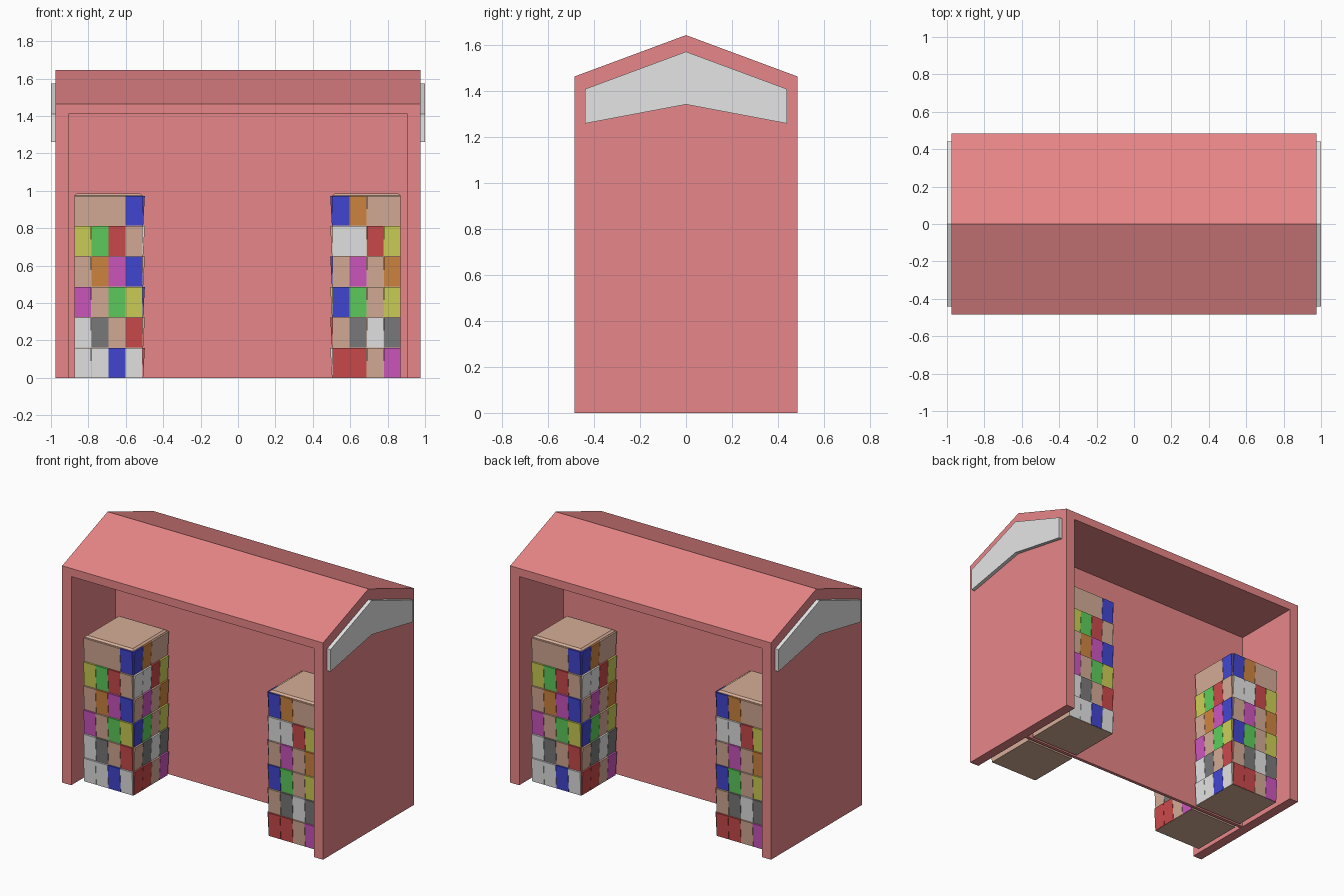
import bpy, bmesh
from math import radians
from mathutils import Matrix, Vector

old = bpy.data.objects.get("Cube")
if old:
    bpy.data.objects.remove(old, do_unlink=True)


def material(name, rgb):
    lin = [(c / 255 / 12.92 if c < 11 else ((c / 255 + 0.055) / 1.055) ** 2.4) for c in rgb]
    m = bpy.data.materials.new(name)
    m.use_nodes = True
    m.diffuse_color = (*lin, 1)
    m.node_tree.nodes["Principled BSDF"].inputs["Base Color"].default_value = (*lin, 1)
    return m


# One letter per colour, used in the panel patterns below
COLOURS = {
    "T": material("tan", (214, 173, 151)),
    "W": material("light grey", (229, 229, 229)),
    "K": material("dark grey", (123, 123, 123)),
    "B": material("blue", (67, 71, 212)),
    "G": material("green", (95, 207, 93)),
    "Y": material("yellow", (207, 209, 87)),
    "M": material("magenta", (207, 87, 192)),
    "O": material("orange", (209, 134, 64)),
    "R": material("brick red", (205, 74, 76)),
}
LETTERS = list(COLOURS)
ROSE = material("rose", (233, 135, 137))


def make_object(name, bm, mats):
    bmesh.ops.recalc_face_normals(bm, faces=bm.faces)
    me = bpy.data.meshes.new(name)
    bm.to_mesh(me)
    bm.free()
    for m in mats:
        me.materials.append(m)
    ob = bpy.data.objects.new(name, me)
    bpy.context.collection.objects.link(ob)
    return ob


def add_box(bm, lo, hi):
    lo, hi = Vector(lo), Vector(hi)
    mat = Matrix.Translation((lo + hi) / 2) @ Matrix.Diagonal((*(hi - lo), 1))
    return bmesh.ops.create_cube(bm, size=1, matrix=mat)["verts"]


def extrude_profile(name, profile, x0, x1, mat):
    """Extrude a (y, z) outline along x."""
    bm = bmesh.new()
    face = bm.faces.new([bm.verts.new((x0, y, z)) for y, z in profile])
    out = bmesh.ops.extrude_face_region(bm, geom=[face])["geom"]
    moved = [v for v in out if isinstance(v, bmesh.types.BMVert)]
    bmesh.ops.translate(bm, verts=moved, vec=(x1 - x0, 0, 0))
    return make_object(name, bm, [mat])


# Gabled shell with a deep bay cut into the front and the back
shell = extrude_profile(
    "shell", [(-0.485, 0), (0.485, 0), (0.485, 1.465), (0, 1.645), (-0.485, 1.465)],
    -0.975, 0.975, ROSE)
for side in (-1, 1):
    bm = bmesh.new()
    y0, y1 = sorted((side * 0.011, side * 0.6))
    add_box(bm, (-0.907, y0, -0.1), (0.907, y1, 1.41))
    cutter = make_object("bay_cutter", bm, [ROSE])
    cutter.hide_render = True
    mod = shell.modifiers.new("bay", "BOOLEAN")
    mod.operation, mod.solver, mod.object = "DIFFERENCE", "EXACT", cutter
    bpy.context.view_layer.objects.active = shell
    bpy.ops.object.modifier_apply(modifier=mod.name)
    bpy.data.objects.remove(cutter, do_unlink=True)

# Chevron boards on both gable ends
CHEVRON = [(-0.44, 1.26), (0, 1.343), (0.44, 1.26), (0.44, 1.41), (0, 1.573), (-0.44, 1.41)]
for side, name in ((-1, "right"), (1, "left")):
    extrude_profile("gable_board_" + name, CHEVRON, side * 0.975, side, COLOURS["W"])

# Panel patterns from bottom to top; a dot widens the panel before it
FACE_A = ["WWBW", "WKTR", "MTGY", "TOMB", "YGRT", "T..B"]
FACE_B = ["RRTM", "TKWK", "BGTY", "TMTO", "WWRY", "BOT."]
HALF, ROW, TOP = 0.1825, 0.1625, 0.975
COL = HALF / 2


def add_panels(bm, rows, turn):
    """Cover one side with panels that lean outwards at the top."""
    rot = Matrix.Rotation(turn, 4, "Z")
    for r, row in enumerate(rows):
        for c, letter in enumerate(row):
            if letter == ".":
                continue
            rest = row[c + 1:]
            width = 1 + len(rest) - len(rest.lstrip("."))
            x0, z0 = -HALF + c * COL, r * ROW
            verts = add_box(bm, (x0 + 0.001, -HALF - 0.003, z0 + 0.001),
                            (x0 + width * COL - 0.001, -HALF + 0.01, z0 + ROW - 0.002))
            for v in verts:
                if v.co.y < -HALF and v.co.z > z0 + COL:
                    v.co.y -= 0.009
                v.co = rot @ v.co
            for f in {f for v in verts for f in v.link_faces}:
                f.material_index = LETTERS.index(letter)


def tower(name, x, y, turn):
    bm = bmesh.new()
    # Plain core
    add_box(bm, (-HALF, -HALF, 0), (HALF, HALF, TOP))
    # Cap with sloped edges
    cap = add_box(bm, (-HALF, -HALF, TOP), (HALF, HALF, TOP + 0.01))
    for v in cap:
        if v.co.z > TOP + 0.005:
            v.co.x *= 0.93
            v.co.y *= 0.93
    add_panels(bm, FACE_A, 0)
    add_panels(bm, FACE_B, radians(90))
    ob = make_object(name, bm, COLOURS.values())
    ob.location = (x, y, 0)
    ob.rotation_euler.z = radians(turn)


# Four towers, panelled sides turned towards the open bays
tower("front_right_tower", -0.6925, -0.208, 0)
tower("front_left_tower", 0.6875, -0.208, -90)
tower("back_left_tower", 0.6925, 0.208, 180)
tower("back_right_tower", -0.6875, 0.208, 90)
